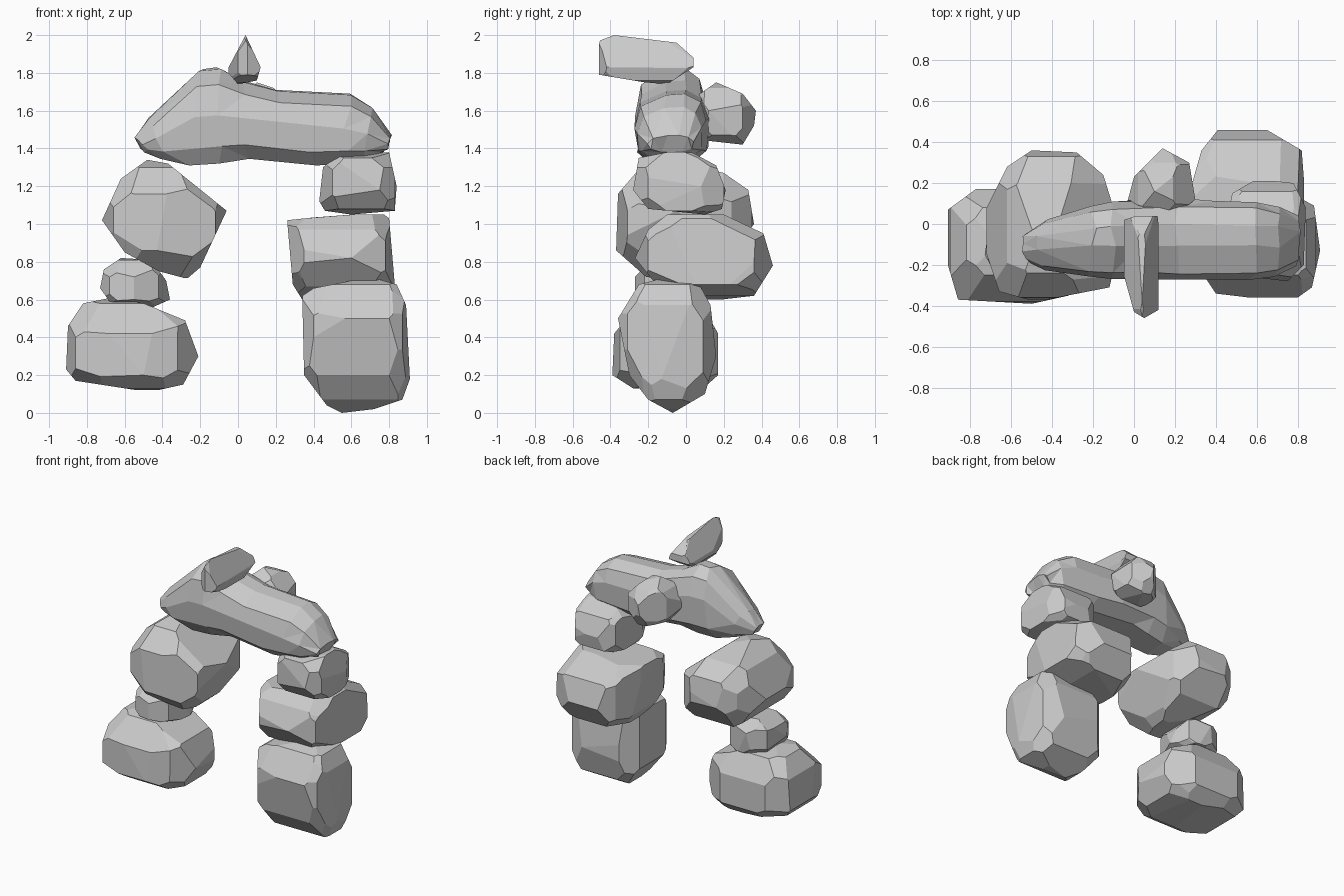
import bpy, bmesh, random
from mathutils import Vector
from mathutils.geometry import convex_hull_2d

random.seed(4)


def add_object(name, bm):
    bmesh.ops.recalc_face_normals(bm, faces=bm.faces)
    me = bpy.data.meshes.new(name)
    bm.to_mesh(me)
    bm.free()
    bpy.context.collection.objects.link(bpy.data.objects.new(name, me))


def cut(bm, co, no):
    # slice off everything beyond the plane and cap the hole
    geom = bm.verts[:] + bm.edges[:] + bm.faces[:]
    r = bmesh.ops.bisect_plane(bm, geom=geom, dist=1e-5, plane_co=co,
                               plane_no=no, clear_outer=True)
    edges = [g for g in r['geom_cut'] if isinstance(g, bmesh.types.BMEdge)]
    if len(edges) > 2:
        bmesh.ops.holes_fill(bm, edges=edges)


def cut_outline(bm, pts, a, b):
    # trim to a convex outline drawn in the plane of axes a, b
    pts = [Vector(p) for p in pts]
    pts = [pts[i] for i in convex_hull_2d(pts)]
    mid = sum(pts, Vector((0, 0))) / len(pts)
    for p, q in zip(pts, pts[1:] + pts[:1]):
        n = Vector((q.y - p.y, p.x - q.x))
        if n.dot(p - mid) < 0:
            n = -n
        co, no = Vector((0, 0, 0)), Vector((0, 0, 0))
        co[a], co[b], no[a], no[b] = p.x, p.y, n.x, n.y
        cut(bm, co, no.normalized())


def rock(name, front, side, top, chips=0.07):
    # block carved to its three outlines, then chipped at the corners
    bm = bmesh.new()
    bmesh.ops.create_cube(bm, size=6)
    cut_outline(bm, front, 0, 2)
    cut_outline(bm, side, 1, 2)
    cut_outline(bm, top, 0, 1)
    lo = Vector([min(v.co[i] for v in bm.verts) for i in range(3)])
    hi = Vector([max(v.co[i] for v in bm.verts) for i in range(3)])
    mid, half = (lo + hi) / 2, (hi - lo) / 2
    for sx in (-1, 1):
        for sy in (-1, 1):
            for sz in (-1, 1):
                for k in range(2):
                    d = Vector((sx * random.uniform(.45, 1) / half.x,
                                sy * random.uniform(.45, 1) / half.y,
                                sz * random.uniform(.45, 1) / half.z))
                    h = max(d.dot(v.co - mid) for v in bm.verts)
                    h *= 1 - chips * random.uniform(.6, 1.3)
                    cut(bm, mid + d * (h / d.length_squared), d.normalized())
    bmesh.ops.remove_doubles(bm, verts=bm.verts, dist=0.006)
    hull = bmesh.ops.convex_hull(bm, input=bm.verts)
    junk = set(hull['geom_interior'] + hull['geom_unused'])
    bmesh.ops.delete(bm, geom=[g for g in junk if isinstance(g, bmesh.types.BMVert)],
                     context='VERTS')
    bmesh.ops.dissolve_limit(bm, angle_limit=0.05, verts=bm.verts, edges=bm.edges)
    add_object(name, bm)


# left pillar, bottom to top
rock("left_base_stone",
     [(-.91, .23), (-.86, .17), (-.47, .11), (-.29, .15), (-.21, .3), (-.28, .49),
      (-.5, .58), (-.67, .61), (-.82, .58), (-.9, .46)],
     [(-.39, .2), (-.38, .42), (-.25, .58), (-.1, .61), (.08, .58), (.17, .42),
      (.17, .2), (.08, .12), (-.28, .13)],
     [(-.91, .07), (-.76, .18), (-.4, .17), (-.23, .05), (-.21, -.2), (-.32, -.35),
      (-.5, -.39), (-.86, -.37), (-.91, -.2)])
rock("left_small_stone",
     [(-.73, .66), (-.71, .76), (-.62, .82), (-.46, .81), (-.38, .7), (-.36, .6),
      (-.45, .56), (-.68, .59)],
     [(-.27, .6), (-.27, .72), (-.18, .81), (.02, .82), (.12, .74), (.1, .58), (-.1, .56)],
     [(-.73, -.15), (-.7, .04), (-.58, .12), (-.42, .08), (-.36, -.05), (-.42, -.22),
      (-.55, -.27), (-.68, -.24)])
rock("left_upper_stone",
     [(-.72, 1.02), (-.62, 1.24), (-.48, 1.34), (-.37, 1.32), (-.06, 1.07), (-.2, .77),
      (-.27, .71), (-.42, .75), (-.6, .85)],
     [(-.37, .86), (-.36, 1.16), (-.24, 1.3), (-.08, 1.34), (.2, 1.27), (.33, 1.18),
      (.36, 1), (.22, .82), (0, .72), (-.2, .71)],
     [(-.72, .08), (-.62, .28), (-.5, .36), (-.28, .35), (-.15, .24), (-.06, -.05),
      (-.12, -.31), (-.48, -.38), (-.66, -.33), (-.72, -.15)])

# right pillar, bottom to top
rock("right_base_stone",
     [(.34, .62), (.35, .2), (.47, .04), (.55, 0), (.72, .02), (.87, .07), (.91, .18),
      (.89, .57), (.84, .68), (.7, .72), (.4, .66)],
     [(-.36, .5), (-.25, .68), (-.1, .72), (.06, .7), (.13, .57), (.16, .3), (.1, .1),
      (-.07, 0), (-.2, .07), (-.3, .2)],
     [(.34, -.25), (.4, -.34), (.65, -.37), (.8, -.36), (.87, -.31), (.91, -.13),
      (.88, .09), (.75, .16), (.45, .15), (.35, .05)])
rock("right_middle_stone",
     [(.26, 1.02), (.29, .68), (.34, .6), (.65, .62), (.83, .68), (.8, 1.03),
      (.76, 1.06), (.45, 1.04)],
     [(-.27, .82), (-.2, .97), (-.1, 1.05), (.2, 1.05), (.41, .95), (.46, .78),
      (.36, .62), (.1, .59), (-.15, .67)],
     [(.27, .15), (.33, .36), (.41, .46), (.65, .46), (.82, .36), (.84, .1),
      (.78, -.2), (.6, -.27), (.35, -.25), (.26, -.1)])
rock("right_upper_stone",
     [(.43, 1.12), (.45, 1.3), (.52, 1.36), (.8, 1.38), (.84, 1.2), (.83, 1.07),
      (.6, 1.05), (.46, 1.07)],
     [(-.28, 1.18), (-.25, 1.35), (-.1, 1.38), (.03, 1.38), (.16, 1.31), (.21, 1.18),
      (.19, 1.08), (.1, 1.05), (-.2, 1.08)],
     [(.43, -.1), (.48, .15), (.6, .22), (.78, .2), (.84, .08), (.83, -.2), (.75, -.28),
      (.5, -.25)])

# stones resting on and behind the arch
rock("top_stone",
     [(.04, 2), (.06, 1.95), (.12, 1.83), (.1, 1.76), (0, 1.74), (-.06, 1.81), (.01, 1.94)],
     [(-.46, 1.79), (-.46, 1.97), (-.38, 2), (-.05, 1.96), (.04, 1.88), (.04, 1.83),
      (-.1, 1.74), (-.22, 1.75)],
     [(-.05, .02), (.04, .05), (.12, .04), (.12, -.42), (.05, -.46), (0, -.43), (-.05, -.25)],
     chips=.04)
rock("back_stone",
     [(-.05, 1.55), (.02, 1.68), (.1, 1.75), (.19, 1.72), (.3, 1.6), (.28, 1.47),
      (.17, 1.42), (.02, 1.45)],
     [(.04, 1.5), (.06, 1.68), (.16, 1.75), (.3, 1.69), (.37, 1.6), (.36, 1.52),
      (.3, 1.42), (.12, 1.44)],
     [(-.04, .08), (0, .23), (.14, .37), (.27, .3), (.3, .12), (.2, .04), (.05, .04)])

# lintel: rounded sections lofted along x (x, z low, z high, y front, y back, lean)
sections = [(-.51, 1.38, 1.46, -.19, -.05, -.02), (-.43, 1.345, 1.56, -.23, .02, -.03),
            (-.22, 1.31, 1.82, -.26, .09, .02), (-.1, 1.32, 1.83, -.27, .11, 0),
            (.04, 1.345, 1.76, -.27, .12, 0), (.2, 1.335, 1.71, -.28, .13, 0),
            (.4, 1.31, 1.70, -.28, .12, 0), (.58, 1.32, 1.69, -.27, .11, 0),
            (.7, 1.335, 1.62, -.26, .09, .02), (.79, 1.38, 1.47, -.2, .04, .02)]
profile = [(.27, 0), (.75, .02), (.97, .2), (1, .62), (.9, .88), (.7, 1), (.42, .98),
           (.1, .82), (0, .5), (.05, .18)]
bm = bmesh.new()
rings = []
for x, z0, z1, y0, y1, lean in sections:
    rings.append([bm.verts.new((x + lean * (2 * v - 1) + random.uniform(-.02, .02),
                                y0 + (y1 - y0) * u + random.uniform(-.008, .008),
                                z0 + (z1 - z0) * v)) for u, v in profile])
for r, s in zip(rings, rings[1:]):
    for i in range(len(profile)):
        j = (i + 1) % len(profile)
        bm.faces.new((r[i], r[j], s[j], s[i]))
for ring in (rings[0], rings[-1]):
    bm.faces.new(ring)
bmesh.ops.triangulate(bm, faces=bm.faces[:])
bmesh.ops.dissolve_limit(bm, angle_limit=0.12, verts=bm.verts, edges=bm.edges)
add_object("lintel_stone", bm)
